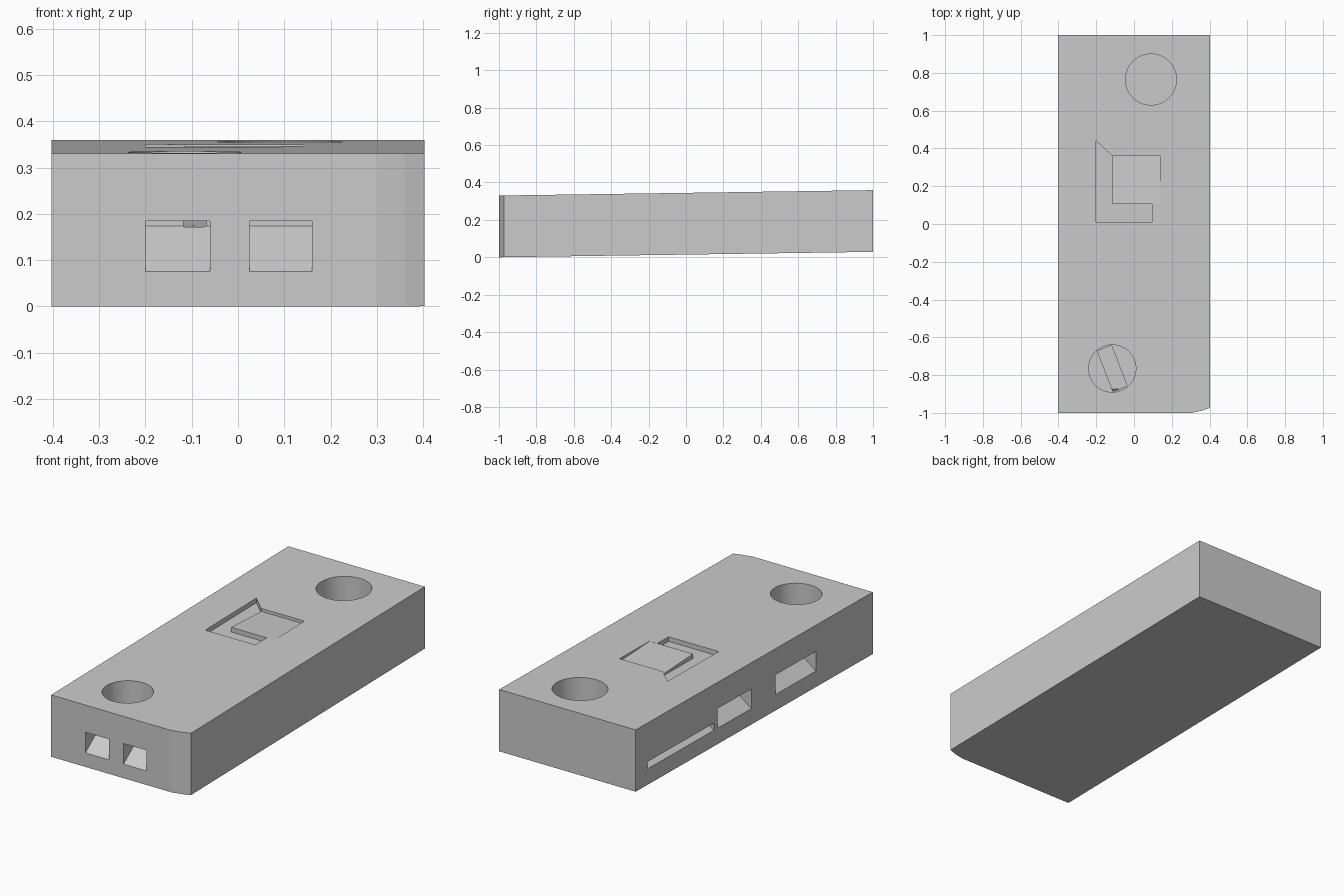
import bpy, bmesh, math
from mathutils import Vector

if "Cube" in bpy.data.objects:
    bpy.data.objects.remove(bpy.data.objects["Cube"])

SLOPE = 0.0145   # the whole slab tilts gently up towards the back
TOP = 0.33


def prism(name, points, offset):
    """Closed solid: planar 3D outline swept along an offset, then tilted."""
    bm = bmesh.new()
    face = bm.faces.new([bm.verts.new(p) for p in points])
    out = bmesh.ops.extrude_face_region(bm, geom=[face])
    moved = [g for g in out["geom"] if isinstance(g, bmesh.types.BMVert)]
    bmesh.ops.translate(bm, verts=moved, vec=Vector(offset))
    bmesh.ops.recalc_face_normals(bm, faces=bm.faces[:])
    for v in bm.verts:
        v.co.z += (v.co.y + 1) * SLOPE
    mesh = bpy.data.meshes.new(name)
    bm.to_mesh(mesh)
    bm.free()
    obj = bpy.data.objects.new(name, mesh)
    bpy.context.collection.objects.link(obj)
    return obj


def cut(name, points, offset):
    cutter = prism(name, points, offset)
    cutter.hide_render = True
    cutter.display_type = 'WIRE'
    mod = slab.modifiers.new(name, 'BOOLEAN')
    mod.operation = 'DIFFERENCE'
    mod.solver = 'EXACT'
    mod.object = cutter


# slab with one clipped front corner
outline = [(-0.403, -1), (0.305, -1), (0.36, -0.988), (0.403, -0.973),
           (0.403, 1), (-0.403, 1)]
slab = prism("slab", [(x, y, 0) for x, y in outline], (0, 0, TOP))

# round wells in the top
WELL = 0.14
for name, cx, cy, r in (("back_well", 0.09, 0.765, 0.135),
                        ("front_well", -0.115, -0.765, 0.125)):
    ring = [(cx + r * math.cos(i * math.tau / 64),
             cy + r * math.sin(i * math.tau / 64), TOP - WELL) for i in range(64)]
    cut(name, ring, (0, 0, WELL + 0.05))

# slanted slot in the floor of the front well
along = Vector((0.36, -0.93, 0)).normalized()
side = Vector((-along.y, along.x, 0))
centre = Vector((-0.115, -0.765, TOP - WELL - 0.02))
cut("well_slot", [centre + along * a + side * b for a, b in
                  ((-0.115, -0.04), (0.115, -0.04), (0.115, 0.04), (-0.115, 0.04))],
    (0, 0, 0.05))

# shallow L-shaped recess around a sloping square tab
ell = [(-0.2, 0.44), (-0.2, 0.01), (0.095, 0.01), (0.095, 0.105),
       (-0.115, 0.105), (-0.115, 0.36)]
cut("corner_recess", [(x, y, TOP - 0.025) for x, y in ell], (0, 0, 0.06))
cut("square_recess", [(-0.116, 0.36, TOP - 0.016), (-0.116, 0.107, TOP - 0.0005),
                      (-0.116, 0.107, TOP + 0.03), (-0.116, 0.36, TOP + 0.03)],
    (0.256, 0, 0))

# front ports with floors that ramp up inwards
for name, x0, x1 in (("left_port", -0.2, -0.06), ("right_port", 0.025, 0.16)):
    cut(name, [(x0, -1.05, 0.075), (x0, -1, 0.075), (x0, -0.87, 0.172),
               (x0, -0.87, 0.185), (x0, -1.05, 0.185)], (x1 - x0, 0, 0))

# openings along the left side, same ramped floors
for name, y0, y1, z1 in (("side_window_a", -0.52, -0.18, 0.19),
                         ("side_window_b", 0.025, 0.31, 0.19),
                         ("side_slot", 0.34, 0.9, 0.123)):
    h = z1 - 0.085
    cut(name, [(-0.45, y0, 0.085), (-0.403, y0, 0.085),
               (-0.403 + h * 1.2, y0, z1 - 0.01),
               (-0.403 + h * 1.2, y0, z1), (-0.45, y0, z1)], (0, y1 - y0, 0))
